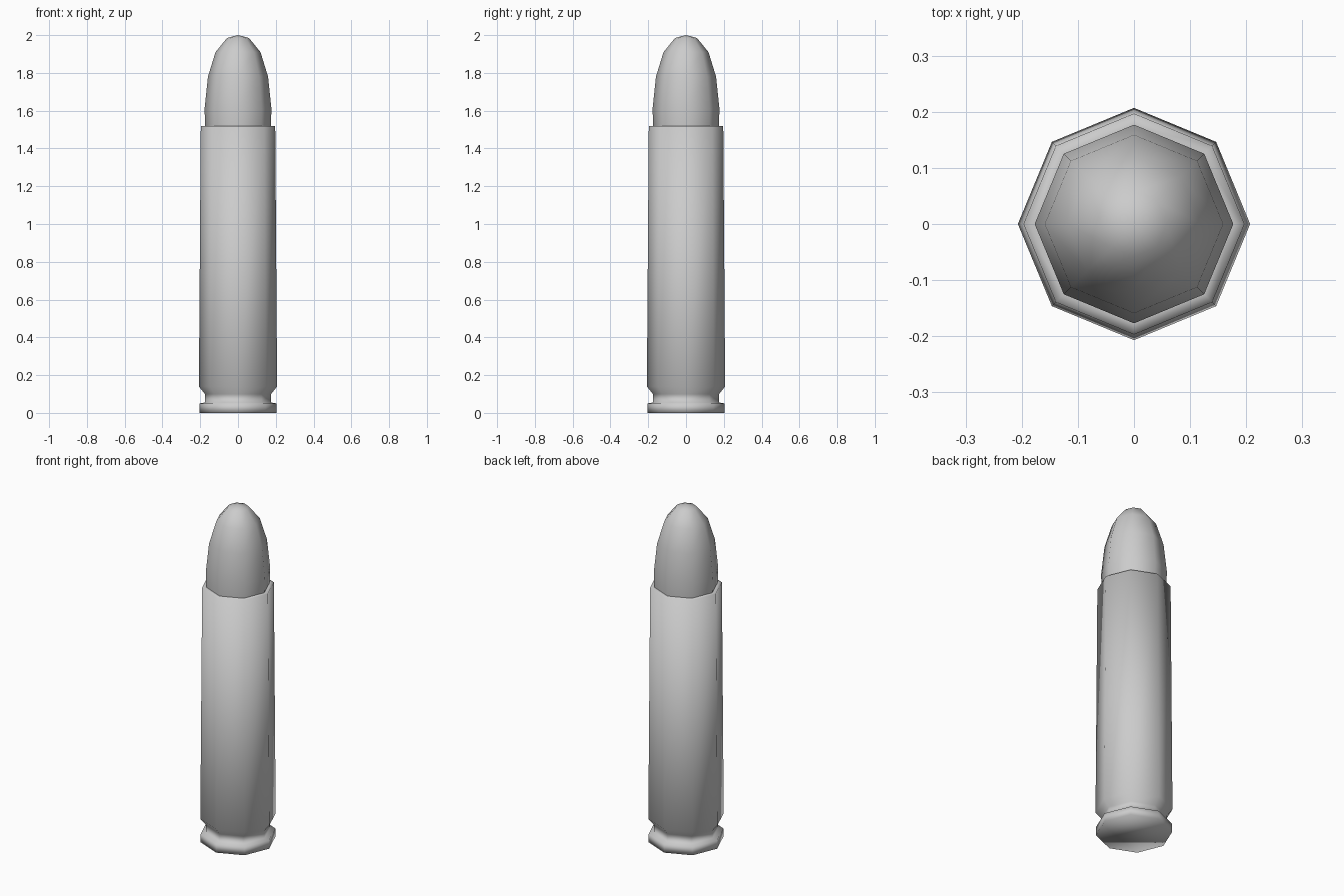
import bpy, bmesh
from math import cos, sin, pi

if "Cube" in bpy.data.objects:
    bpy.data.objects.remove(bpy.data.objects["Cube"])

SIDES = 8


def lathe(name, profile, cap_bottom=False):
    """Revolve (radius, z) points into an eight-sided smooth shell."""
    bm = bmesh.new()
    rings = []
    for r, z in profile:
        if r == 0:
            rings.append([bm.verts.new((0, 0, z))] * SIDES)
        else:
            rings.append([bm.verts.new((r * cos(2 * pi * i / SIDES),
                                        r * sin(2 * pi * i / SIDES), z))
                          for i in range(SIDES)])
    for (ra, rb) in zip(rings, rings[1:]):
        for i in range(SIDES):
            j = (i + 1) % SIDES
            quad = [ra[i], ra[j], rb[j], rb[i]]
            bm.faces.new(list(dict.fromkeys(quad)))
    if cap_bottom:
        bm.faces.new(rings[0][::-1])
    bmesh.ops.recalc_face_normals(bm, faces=bm.faces)
    for f in bm.faces:
        f.smooth = True
    mesh = bpy.data.meshes.new(name)
    bm.to_mesh(mesh)
    bm.free()
    obj = bpy.data.objects.new(name, mesh)
    bpy.context.collection.objects.link(obj)
    return obj


# Case: rim, extractor groove, tapered body, mouth ring
lathe("case", [(0.205, 0), (0.205, 0.05), (0.175, 0.055), (0.175, 0.10),
               (0.207, 0.14), (0.197, 1.52), (0.174, 1.52)], cap_bottom=True)

# Rounded bullet tip seated in the mouth
lathe("bullet_tip", [(0.174, 1.52), (0.177, 1.61), (0.159, 1.78),
                     (0.119, 1.91), (0.058, 1.985), (0, 2.0)])
